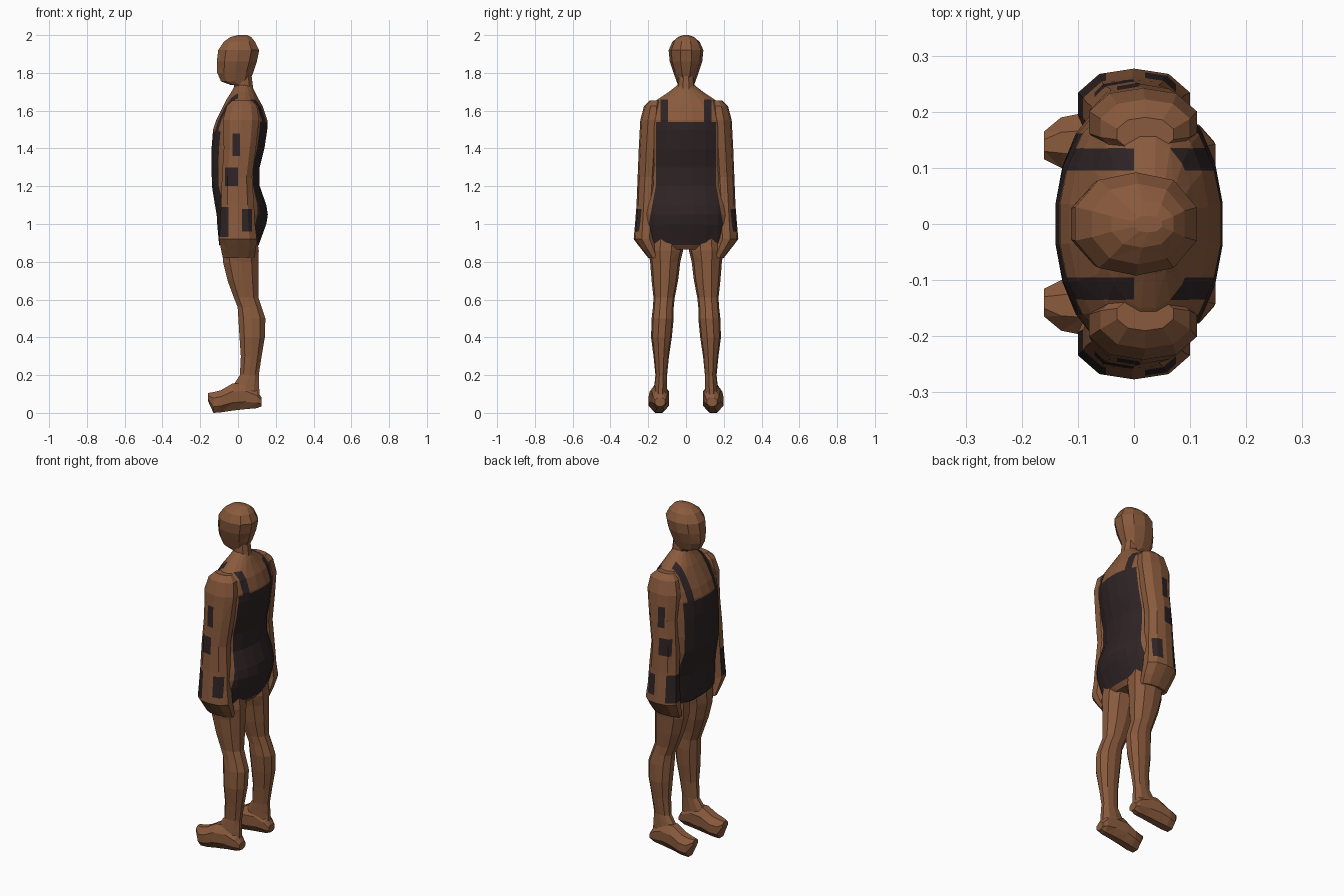
import bpy, bmesh, math
from mathutils import Vector


def material(name, color):
    m = bpy.data.materials.new(name)
    m.diffuse_color = (*color, 1)
    return m


SKIN = material("brown skin", (0.25, 0.102, 0.046))
SUIT = material("dark swimsuit", (0.028, 0.017, 0.018))


def loft(name, rings, n=12, axis="z", mirror=False, cuts=(), rule=None, phase=0.5):
    """Rings are (level, a_min, a_max, b_min, b_max): ovals joined into a closed skin."""
    bm = bmesh.new()
    rows = []
    for k, (t, a0, a1, b0, b1) in enumerate(rings):
        row = []
        for i in range(n):
            ang = 2 * math.pi * (i + phase) / n
            s = 1 / math.cos(math.pi / n) if phase else 1
            a = (a0 + a1) / 2 + (a1 - a0) / 2 * max(-1, min(1, s * math.cos(ang)))
            b = (b0 + b1) / 2 + (b1 - b0) / 2 * max(-1, min(1, s * math.sin(ang)))
            row.append(bm.verts.new((a, b, t) if axis == "z" else (t, b, a)))
        rows.append(row)
    for r, q in zip(rows, rows[1:]):
        for i in range(n):
            j = (i + 1) % n
            # alternate diagonals give a faceted, hand-cut surface
            quad = (r[i], r[j], q[j], q[i])
            d = i % 2
            bm.faces.new((quad[d], quad[d + 1], quad[d + 2]))
            bm.faces.new((quad[d], quad[d + 2], quad[(d + 3) % 4]))
    bm.faces.new(rows[0])
    bm.faces.new(rows[-1])
    # cut lines where the colour changes
    for co, no in cuts:
        bmesh.ops.bisect_plane(bm, geom=bm.verts[:] + bm.edges[:] + bm.faces[:],
                               plane_co=co, plane_no=no, dist=1e-5)
    bmesh.ops.recalc_face_normals(bm, faces=bm.faces[:])
    if rule:
        for f in bm.faces:
            f.material_index = int(rule(f.calc_center_median()))
    me = bpy.data.meshes.new(name)
    bm.to_mesh(me)
    bm.free()
    me.materials.append(SKIN)
    me.materials.append(SUIT)
    ob = bpy.data.objects.new(name, me)
    bpy.context.collection.objects.link(ob)
    if mirror:
        mod = ob.modifiers.new("other side", "MIRROR")
        mod.use_axis = (False, True, False)
        mod.use_mirror_merge = False
    return ob


def plane(axis, value):
    no = Vector([float(axis == k) for k in "xyz"])
    return no * value, no


# Head, tapering to the chin
loft("head", [
    (1.735, -0.035, 0.055, -0.04, 0.04), (1.755, -0.09, 0.06, -0.05, 0.05),
    (1.80, -0.11, 0.08, -0.066, 0.066), (1.86, -0.112, 0.10, -0.086, 0.086),
    (1.92, -0.105, 0.112, -0.092, 0.092), (1.965, -0.075, 0.09, -0.072, 0.072),
    (1.99, -0.04, 0.07, -0.042, 0.042), (2.0, 0.0, 0.05, -0.015, 0.015)], n=10)

# Neck
loft("neck", [(1.66, -0.03, 0.10, -0.07, 0.07), (1.72, -0.02, 0.08, -0.047, 0.047),
              (1.80, -0.02, 0.07, -0.042, 0.042)], n=10)

# Torso wearing the swimsuit with a scooped neck and shoulder straps
torso = [(1.735, -0.015, 0.07, 0.045), (1.70, -0.035, 0.09, 0.09), (1.66, -0.06, 0.11, 0.15),
         (1.62, -0.08, 0.132, 0.2), (1.55, -0.115, 0.155, 0.222), (1.50, -0.132, 0.155, 0.225),
         (1.40, -0.14, 0.14, 0.225), (1.30, -0.14, 0.115, 0.225), (1.20, -0.138, 0.115, 0.225),
         (1.10, -0.122, 0.15, 0.232), (1.05, -0.113, 0.158, 0.235), (1.0, -0.11, 0.15, 0.235),
         (0.89, -0.1, 0.11, 0.23), (0.865, -0.07, 0.09, 0.17)]


def suit_rule(c):
    y = abs(c.y)
    if c.z < 0.89 or y > 0.16 + max(0, 1.2 - c.z) * 0.183:
        return False
    if c.z < (1.54 if c.x > 0 else 1.49):
        return True
    return 0.095 < y < 0.135 and (c.x < 0 or c.z < 1.66)


suit_cuts = [plane("x", 0), plane("z", 1.54), plane("z", 1.49), plane("z", 1.66), plane("z", 1.2)]
for s in (-1, 1):
    suit_cuts += [plane("y", s * v) for v in (0.095, 0.135, 0.16)]
    suit_cuts.append((Vector((0, s * 0.16, 1.2)), Vector((0, s * 1, 0.183)).normalized()))
loft("torso", [(z, a, b, -w, w) for z, a, b, w in torso], n=20, cuts=suit_cuts, rule=suit_rule)

# Arms hanging against the body, with dark patches on the outer side
PATCHES = [(-0.03, 0.01, 1.36, 1.48), (-0.07, 0.0, 1.2, 1.3),
           (-0.12, -0.05, 0.93, 1.09), (0.02, 0.075, 0.96, 1.08)]
arm_cuts = [plane("x", v) for p in PATCHES for v in p[:2]]
arm_cuts += [plane("z", v) for p in PATCHES for v in p[2:]]
loft("arms", [
    (1.655, -0.03, 0.07, 0.13, 0.19), (1.625, -0.06, 0.10, 0.12, 0.222),
    (1.55, -0.08, 0.112, 0.12, 0.242), (1.40, -0.075, 0.095, 0.13, 0.25),
    (1.25, -0.085, 0.075, 0.14, 0.256), (1.10, -0.09, 0.085, 0.15, 0.262),
    (1.0, -0.095, 0.09, 0.15, 0.27), (0.92, -0.1, 0.1, 0.15, 0.277),
    (0.865, -0.09, 0.095, 0.14, 0.235), (0.82, -0.08, 0.085, 0.13, 0.2)],
    n=10, mirror=True, cuts=arm_cuts,
    rule=lambda c: c.y > 0.19 and any(a < c.x < b and l < c.z < h for a, b, l, h in PATCHES))

# Legs
loft("legs", [
    (0.93, -0.08, 0.10, 0.02, 0.19), (0.86, -0.08, 0.11, 0.015, 0.2),
    (0.80, -0.08, 0.108, 0.03, 0.19), (0.70, -0.055, 0.108, 0.042, 0.182),
    (0.61, -0.022, 0.108, 0.06, 0.172), (0.56, -0.002, 0.125, 0.065, 0.175),
    (0.50, 0.002, 0.145, 0.065, 0.182), (0.40, 0.008, 0.142, 0.075, 0.185),
    (0.30, 0.015, 0.125, 0.09, 0.172), (0.20, 0.01, 0.11, 0.1, 0.162),
    (0.14, -0.03, 0.112, 0.1, 0.168), (0.06, -0.04, 0.115, 0.1, 0.172)], n=10, mirror=True)

# Feet, lofted from heel to toe
loft("feet", [
    (0.125, 0.035, 0.08, 0.11, 0.165), (0.10, 0.025, 0.12, 0.1, 0.175),
    (0.04, 0.02, 0.155, 0.095, 0.182), (-0.03, 0.012, 0.155, 0.09, 0.192),
    (-0.09, 0.003, 0.12, 0.09, 0.198), (-0.13, 0.0, 0.11, 0.1, 0.19),
    (-0.16, 0.065, 0.105, 0.115, 0.165)], n=8, axis="x", mirror=True)
